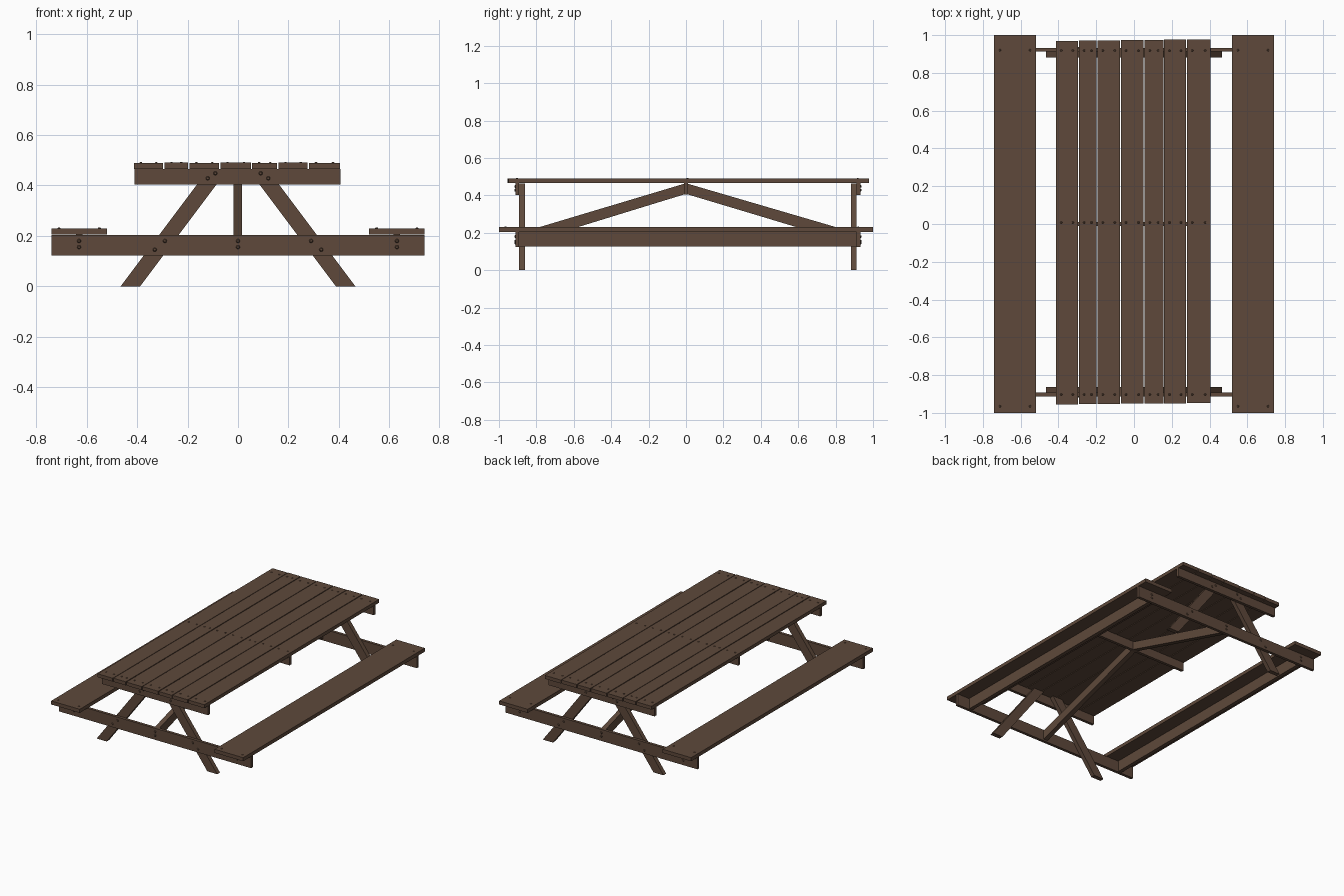
import bpy
import bmesh
from mathutils import Vector

cube = bpy.data.objects.get("Cube")
if cube:
    bpy.data.objects.remove(cube, do_unlink=True)

wood = bpy.data.materials.new("brown wood")
wood.use_nodes = True
color = (0.112, 0.066, 0.043, 1)
wood.diffuse_color = color
wood.node_tree.nodes["Principled BSDF"].inputs["Base Color"].default_value = color


def finish(name, bm):
    bmesh.ops.recalc_face_normals(bm, faces=bm.faces)
    mesh = bpy.data.meshes.new(name)
    bm.to_mesh(mesh)
    bm.free()
    mesh.materials.append(wood)
    obj = bpy.data.objects.new(name, mesh)
    bpy.context.collection.objects.link(obj)
    return obj


def prism(name, outline, offset):
    """Extrude a closed outline along an offset vector."""
    bm = bmesh.new()
    face = bm.faces.new([bm.verts.new(p) for p in outline])
    ext = bmesh.ops.extrude_face_region(bm, geom=[face])
    verts = [g for g in ext["geom"] if isinstance(g, bmesh.types.BMVert)]
    bmesh.ops.translate(bm, verts=verts, vec=offset)
    return finish(name, bm)


def board(name, x, y, z):
    """Straight board given its (min, max) on each axis."""
    outline = [(x[0], y[0], z[0]), (x[1], y[0], z[0]),
               (x[1], y[1], z[0]), (x[0], y[1], z[0])]
    return prism(name, outline, (0, 0, z[1] - z[0]))


def heads(name, points, direction, radius=0.007, height=0.004):
    """Low round fastener heads standing on a surface."""
    bm = bmesh.new()
    turn = Vector((0, 0, 1)).rotation_difference(Vector(direction)).to_matrix().to_4x4()
    for p in points:
        new = bmesh.ops.create_cone(bm, cap_ends=True, segments=8, radius1=radius,
                                    radius2=radius * 0.6, depth=height, matrix=turn)
        shift = Vector(p) + Vector(direction) * height / 2
        bmesh.ops.translate(bm, verts=new["verts"], vec=shift)
    return finish(name, bm)


# Table top planks, slightly uneven at the ends
edges = [-0.415, -0.294, -0.195, -0.072, 0.054, 0.158, 0.279, 0.407]
nails = []
for i, (a, b) in enumerate(zip(edges, edges[1:])):
    slip = 0.0012 * i
    top = 0.489 + 0.001 * (i % 2)
    board(f"top_plank_{i + 1}", (a + 0.002, b - 0.003),
          (-0.955 + slip, 0.97 + slip), (0.465, top))
    nails += [(x, y, top) for x in (a + 0.03, b - 0.03) for y in (-0.903, 0.008, 0.918)]
heads("top_nails", nails, (0, 0, 1), 0.006, 0.003)

# Benches and the stringers under them
for side, s in (("left", 1), ("right", -1)):
    board(f"{side}_bench_seat", sorted((s * 0.52, s * 0.74)), (-1, 1), (0.205, 0.23))
    board(f"{side}_bench_stringer", sorted((s * 0.617, s * 0.643)),
          (-0.892, 0.912), (0.128, 0.205))
    heads(f"{side}_bench_nails", [(s * x, y, 0.23) for x in (0.55, 0.71)
                                  for y in (-0.965, 0.92)], (0, 0, 1), 0.006, 0.003)

# End frames: outer rails, inner legs and bolts
for end, d, y in (("front", -1, -0.892), ("back", 1, 0.912)):
    outer = y + d * 0.02
    span = sorted((y, outer))
    board(f"{end}_seat_beam", (-0.74, 0.74), span, (0.123, 0.203))
    board(f"{end}_top_rail", (-0.41, 0.407), span, (0.403, 0.465))
    for side, s in (("left", 1), ("right", -1)):
        outline = [(s * 0.465, y, 0), (s * 0.388, y, 0),
                   (s * 0.04, y, 0.464), (s * 0.117, y, 0.464)]
        prism(f"{end}_{side}_leg", outline, (0, -d * 0.03, 0))
    spots = [(0, 0.155), (0, 0.18)]
    for s in (-1, 1):
        spots += [(s * x, z) for x, z in ((0.63, 0.155), (0.63, 0.18), (0.29, 0.18),
                                          (0.33, 0.145), (0.12, 0.428), (0.09, 0.448))]
    heads(f"{end}_bolts", [(x, outer, z) for x, z in spots], (0, d, 0), 0.008, 0.006)

    # Diagonal brace from the middle rail down to the seat beam
    brace = [(-0.018, d * 0.01, 0.462), (-0.018, y, 0.198),
             (-0.018, y, 0.134), (-0.018, d * 0.01, 0.405)]
    prism(f"{end}_brace", brace, (0.034, 0, 0))

# Middle rail under the top
board("middle_rail", (-0.41, 0.405), (-0.01, 0.01), (0.405, 0.465))
